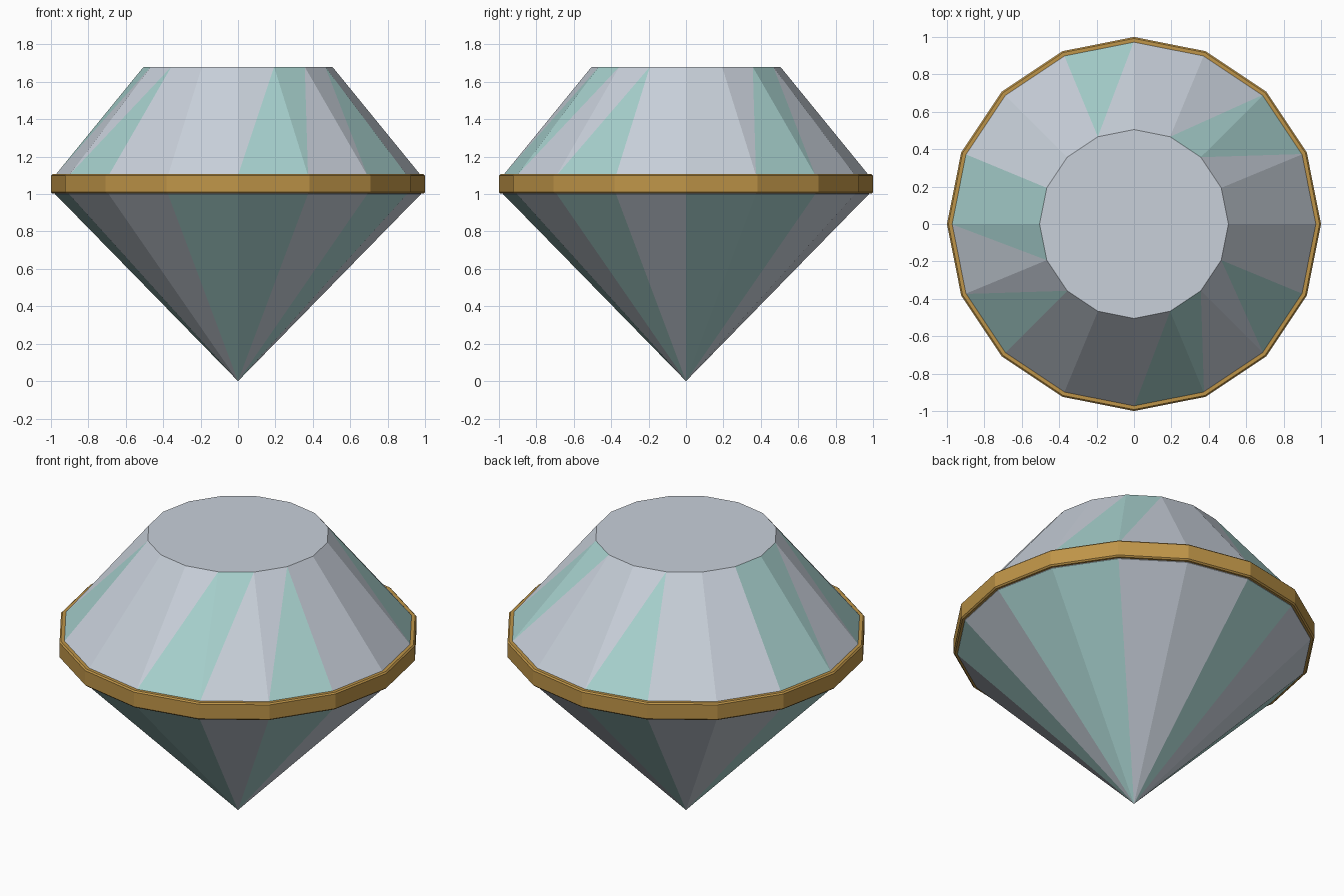
import bpy, bmesh, math

if "Cube" in bpy.data.objects:
    bpy.data.objects.remove(bpy.data.objects["Cube"])

N = 16  # sides of the gem


def mat(name, rgb):
    m = bpy.data.materials.new(name)
    m.diffuse_color = (*rgb, 1)
    m.use_nodes = True
    m.node_tree.nodes["Principled BSDF"].inputs["Base Color"].default_value = m.diffuse_color
    return m


PALE = mat("pale crystal", (0.58, 0.63, 0.70))
TEAL = mat("teal crystal", (0.39, 0.64, 0.62))
GOLD = mat("gold", (0.52, 0.30, 0.065))


def ring(bm, r, z):
    return [bm.verts.new((r * math.cos(math.tau * k / N),
                          r * math.sin(math.tau * k / N), z)) for k in range(N)]


def finish(bm, name, mats):
    bmesh.ops.recalc_face_normals(bm, faces=bm.faces[:])
    me = bpy.data.meshes.new(name)
    bm.to_mesh(me)
    bm.free()
    for m in mats:
        me.materials.append(m)
    ob = bpy.data.objects.new(name, me)
    bpy.context.collection.objects.link(ob)
    return ob


# Facet numbers (counter-clockwise from +x) that are teal
OUTER_TEAL = {1, 4, 7, 9, 12, 14}
INNER_TEAL = {2, 7, 8, 13}
PAVILION_TEAL = {0, 1, 4, 7, 8, 11, 12, 14}

# Gem: pointed pavilion, straight girdle, triangulated crown, flat table
bm = bmesh.new()
tip = bm.verts.new((0, 0, 0))
low, high, table = ring(bm, 0.978, 1.0), ring(bm, 0.978, 1.1), ring(bm, 0.505, 1.68)
for k in range(N):
    j = (k + 1) % N
    bm.faces.new((tip, low[j], low[k])).material_index = int(k in PAVILION_TEAL)
    bm.faces.new((low[k], low[j], high[j], high[k]))
    bm.faces.new((high[k], high[j], table[j])).material_index = int(k in OUTER_TEAL)
    bm.faces.new((high[k], table[j], table[k])).material_index = int(k in INNER_TEAL)
bm.faces.new(table)
finish(bm, "gem", [PALE, TEAL])

# Gold band around the girdle, with small chamfers on the outer edges
bm = bmesh.new()
profile = [(0.970, 1.003), (0.992, 1.003), (1.0, 1.011),
           (1.0, 1.099), (0.992, 1.107), (0.970, 1.107)]
rings = [ring(bm, r, z) for r, z in profile]
for a, b in zip(rings, rings[1:] + rings[:1]):
    for k in range(N):
        j = (k + 1) % N
        bm.faces.new((a[k], a[j], b[j], b[k]))
finish(bm, "girdle_band", [GOLD])
